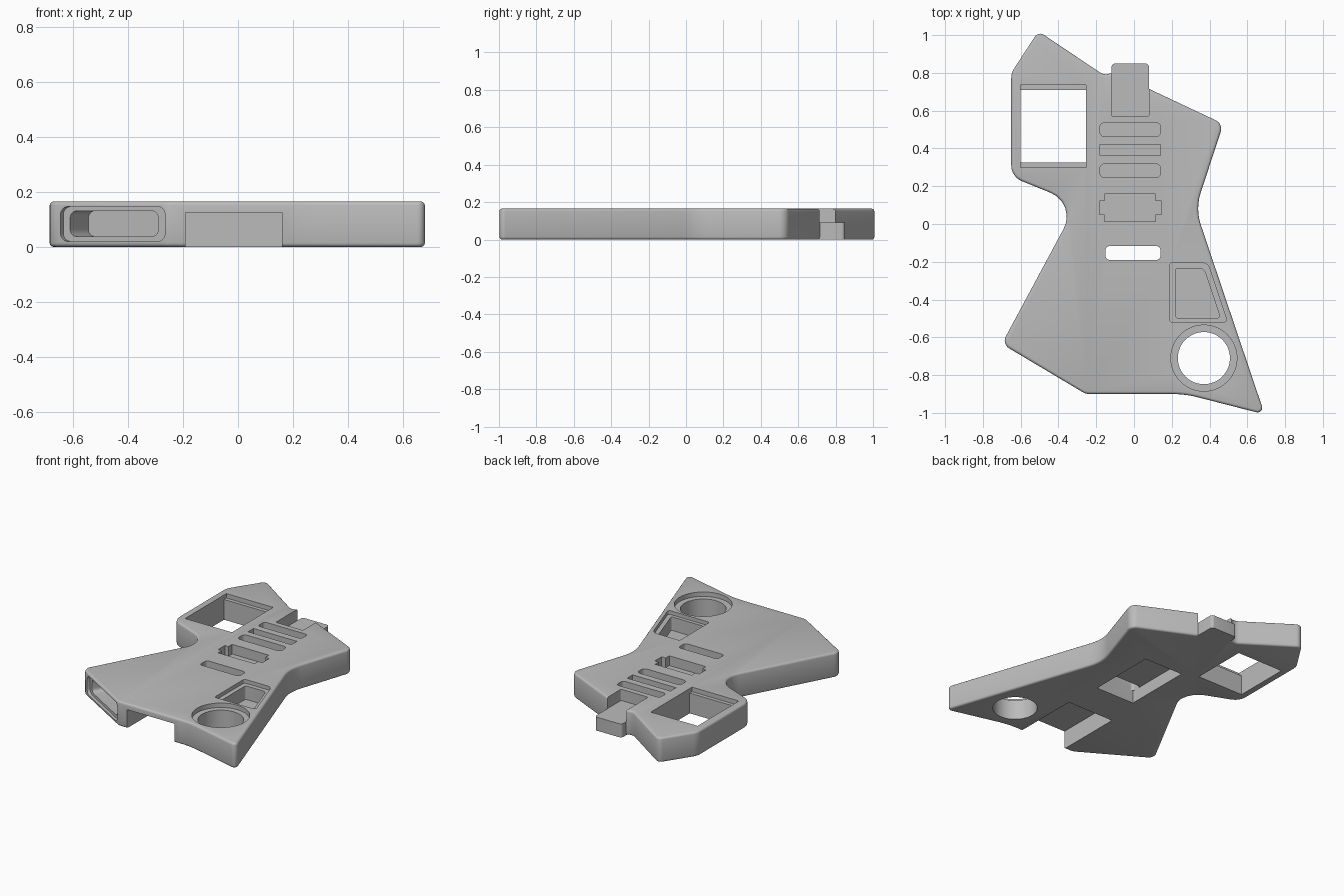
import bpy
from math import cos, sin, pi
from mathutils import Vector, Matrix

if "Cube" in bpy.data.objects:
    bpy.data.objects.remove(bpy.data.objects["Cube"], do_unlink=True)

grey = bpy.data.materials.new("plain grey")
grey.use_nodes = True
grey.diffuse_color = (0.5, 0.5, 0.5, 1)
grey.node_tree.nodes["Principled BSDF"].inputs["Base Color"].default_value = (0.5, 0.5, 0.5, 1)

THICK = 0.165


def fillet(corners, steps=6):
    """Round each (x, y, tangent length) corner with a circular arc."""
    out = []
    n = len(corners)
    for i, (x, y, t) in enumerate(corners):
        p = Vector((x, y))
        if t == 0:
            out.append(p)
            continue
        a = (Vector(corners[i - 1][:2]) - p).normalized()
        b = (Vector(corners[(i + 1) % n][:2]) - p).normalized()
        w = cos((pi - a.angle(b)) / 2)
        for k in range(steps + 1):
            s = k / steps
            f, g, h = (1 - s) ** 2, 2 * s * (1 - s) * w, s * s
            out.append((f * (p + a * t) + g * p + h * (p + b * t)) / (f + g + h))
    return out


def prism(name, outline, z0, z1, matrix=Matrix()):
    """Extrude a counter-clockwise outline from z0 to z1."""
    n = len(outline)
    verts = [matrix @ Vector((p[0], p[1], z)) for z in (z0, z1) for p in outline]
    faces = [tuple(reversed(range(n))), tuple(range(n, 2 * n))]
    faces += [(i, (i + 1) % n, n + (i + 1) % n, n + i) for i in range(n)]
    mesh = bpy.data.meshes.new(name)
    mesh.from_pydata(verts, [], faces)
    mesh.materials.append(grey)
    obj = bpy.data.objects.new(name, mesh)
    bpy.context.collection.objects.link(obj)
    return obj


def box(x0, x1, y0, y1, t=0.0):
    return fillet([(x0, y0, t), (x1, y0, t), (x1, y1, t), (x0, y1, t)])


def circle(x, y, r, n=48):
    return [(x + r * cos(2 * pi * i / n), y + r * sin(2 * pi * i / n)) for i in range(n)]


def apply(mod):
    bpy.ops.object.modifier_apply(modifier=mod.name)


def combine(tool, operation="DIFFERENCE"):
    mod = body.modifiers.new("combine", "BOOLEAN")
    mod.operation, mod.solver, mod.object = operation, "EXACT", tool
    apply(mod)
    bpy.data.objects.remove(tool, do_unlink=True)


# Body slab with softened top and bottom edges
silhouette = [
    (-0.506, 1.021, 0.035), (-0.65, 0.8, 0.03), (-0.65, 0.25, 0.06),
    (-0.301, 0.108, 0.15), (-0.70, -0.635, 0.045), (-0.255, -0.9, 0.02),
    (0.27, -0.9, 0.07), (0.692, -1.008, 0.045), (0.325, 0.08, 0.09),
    (0.473, 0.53, 0.045), (0.08, 0.715, 0), (-0.11, 0.805, 0),
    (-0.155, 0.785, 0.03),
]
body = prism("body", fillet(silhouette), 0, THICK)
bpy.context.view_layer.objects.active = body
body.select_set(True)
bevel = body.modifiers.new("soft edges", "BEVEL")
bevel.width, bevel.segments = 0.014, 3
bevel.limit_method, bevel.angle_limit = "ANGLE", 1.05
apply(bevel)

# Neck tongue, then the pocket that lowers it
tongue = [(-0.1195, 0.6, 0), (0.0795, 0.6, 0), (0.0795, 0.85, 0.02), (-0.1195, 0.85, 0.02)]
combine(prism("tongue", fillet(tongue), 0, 0.12), "UNION")

TOP, BELOW = THICK + 0.05, -0.05
cuts = [
    (box(-0.12, 0.08, 0.57, 0.95, 0.012), 0.09, TOP),        # neck pocket
    (box(-0.18, 0.14, 0.465, 0.535, 0.02), 0.09, TOP),       # pickup slots
    (box(-0.18, 0.14, 0.362, 0.42), 0.09, TOP),
    (box(-0.18, 0.14, 0.245, 0.318, 0.025), 0.09, TOP),
    (box(-0.155, 0.115, 0.012, 0.16), 0.10, TOP),            # bridge recess with ears
    (box(-0.182, 0.145, 0.05, 0.122), 0.10, TOP),
    (box(-0.15, 0.14, -0.19, -0.117, 0.02), BELOW, TOP),     # string slot
    (box(-0.15, 0.14, -0.19, 0.28), BELOW, 0.085),           # rear cavity
    (box(-0.19, 0.16, -0.97, -0.44), BELOW, 0.125),          # lower rear notch
    (box(-0.6, -0.255, 0.30, 0.735), THICK - 0.03, TOP),     # handle window and ledges
    (box(-0.6, -0.255, 0.325, 0.71), BELOW, TOP),
    (circle(0.37, -0.71, 0.175), THICK - 0.03, TOP),         # round hole with counterbore
    (circle(0.37, -0.71, 0.138), BELOW, TOP),
    (fillet([(0.19, -0.52, 0.015), (0.495, -0.52, 0.02),     # control pocket
             (0.39, -0.205, 0.03), (0.19, -0.205, 0.015)]), THICK - 0.025, TOP),
    (fillet([(0.22, -0.497, 0.012), (0.457, -0.497, 0.015),
             (0.37, -0.235, 0.025), (0.22, -0.235, 0.012)]), 0.05, TOP),
]
for outline, low, high in cuts:
    combine(prism("cutter", outline, low, high))

# Stepped pocket in the slanted lower edge
start, end = Vector((-0.70, -0.635, 0)), Vector((-0.255, -0.9, 0))
along = (end - start).normalized()
up = Vector((0, 0, 1))
inward = up.cross(along)
frame = Matrix((along, up, -inward)).transposed().to_4x4()
frame.translation = start
scale = 1 / along.x
for x0, x1, z0, z1, t, depth in [(-0.645, -0.265, 0.02, 0.146, 0.03, 0.02),
                                 (-0.62, -0.30, 0.038, 0.13, 0.025, 0.15)]:
    outline = box((x0 - start.x) * scale, (x1 - start.x) * scale, z0, z1, t)
    combine(prism("cutter", outline, -depth, 0.05, frame))

bpy.ops.object.shade_smooth_by_angle(angle=0.6)
